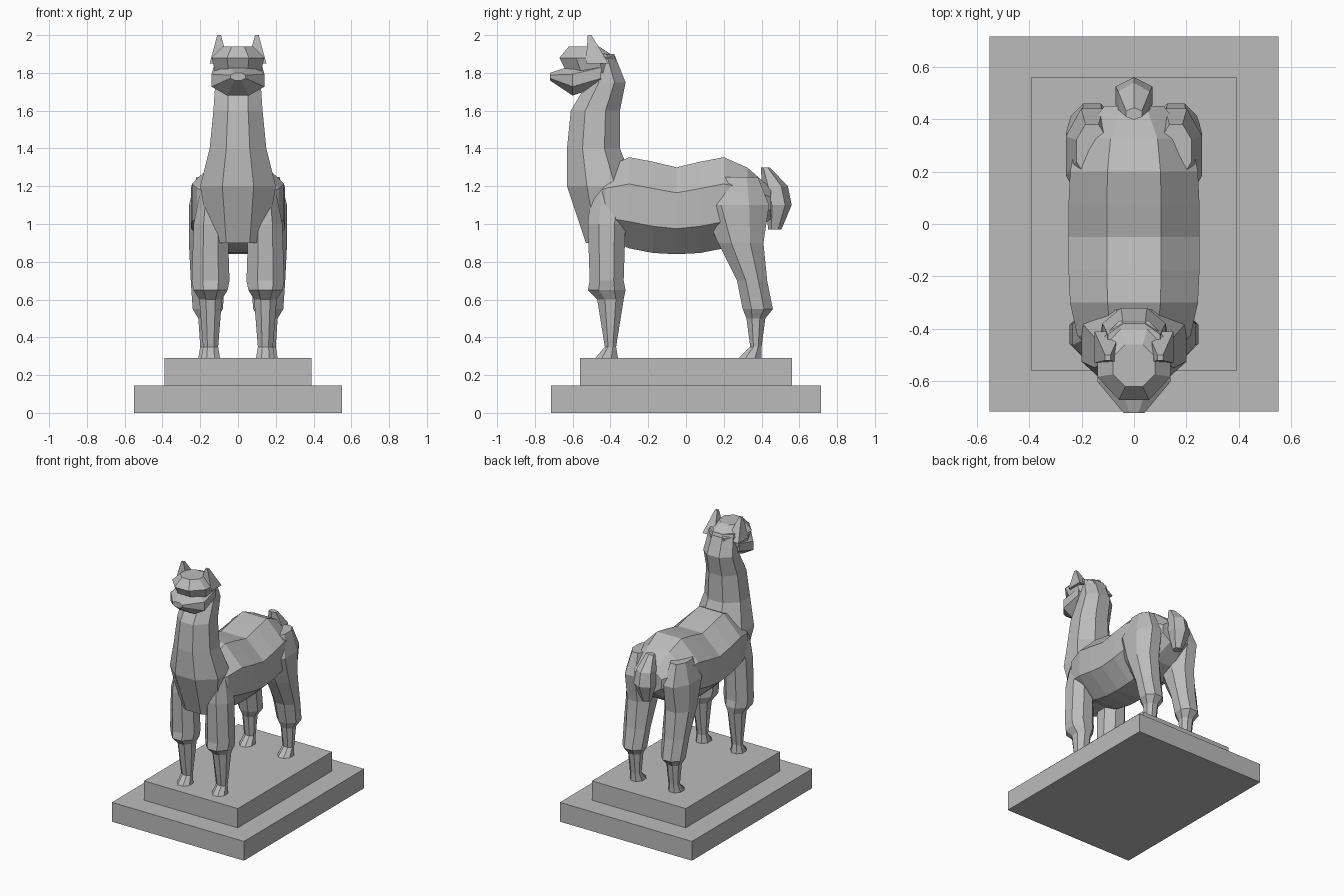
import bpy, bmesh, math

cube = bpy.data.objects.get("Cube")
if cube:
    bpy.data.objects.remove(cube)

stone = bpy.data.materials.new("grey stone")
stone.use_nodes = True
grey = (.5, .5, .5, 1)
stone.diffuse_color = grey
stone.node_tree.nodes["Principled BSDF"].inputs["Base Color"].default_value = grey


def finish(name, bm, mirror=False):
    bmesh.ops.recalc_face_normals(bm, faces=bm.faces)
    mesh = bpy.data.meshes.new(name)
    bm.to_mesh(mesh)
    bm.free()
    mesh.materials.append(stone)
    obj = bpy.data.objects.new(name, mesh)
    bpy.context.collection.objects.link(obj)
    if mirror:
        modifier = obj.modifiers.new("Mirror", 'MIRROR')
        modifier.use_mirror_merge = False


def loft(name, stations, upright=True, sides=8, x=0, mirror=False):
    """Skin polygon rings; each station is position, centre, half depth, half width."""
    bm = bmesh.new()
    rings = []
    step = math.tau / sides
    corner = math.cos(step / 2)
    for position, centre, depth, width in stations:
        ring = []
        for i in range(sides):
            angle = step * (i + .5)
            across = x + width * math.cos(angle) / corner
            along = centre + depth * math.sin(angle) / corner
            place = (across, along, position) if upright else (across, position, along)
            ring.append(bm.verts.new(place))
        rings.append(ring)
    for lower, upper in zip(rings, rings[1:]):
        for i in range(sides):
            bm.faces.new((lower[i - 1], lower[i], upper[i], upper[i - 1]))
    bm.faces.new(rings[0])
    bm.faces.new(rings[-1])
    finish(name, bm, mirror)


def slab(name, width, length, bottom, top):
    bm = bmesh.new()
    bmesh.ops.create_cube(bm, size=1)
    bmesh.ops.scale(bm, vec=(width, length, top - bottom), verts=bm.verts)
    bmesh.ops.translate(bm, vec=(0, 0, (top + bottom) / 2), verts=bm.verts)
    finish(name, bm)


# Stepped plinth
step_height = .145
ground = 2 * step_height
slab("plinth_lower", 1.1, 1.43, 0, step_height)
slab("plinth_upper", .78, 1.12, step_height, ground)


# Trunk: rounded ends, dipped back and hanging belly
def body_station(u):
    swell = math.sqrt(1 - .8 * u ** 4)
    top = swell * (.23 - .03 * math.cos(math.tau * u))
    belly = swell * (.26 - .1 * u * u)
    return u / 2 - .05, 1.1 + (top - belly) / 2, (top + belly) / 2, swell / 4


loft("body", [body_station(i / 4 - 1) for i in range(9)], upright=False)

# Chest and neck
loft("neck", [
    (.9, -.43, .1, .15), (1.2, -.45, .18, .2), (1.4, -.49, .14, .15),
    (1.6, -.48, .13, .13), (1.75, -.42, .1, .12), (1.9, -.45, .07, .1)])

# Head: woolly cap above, muzzle below, pointed ears
loft("head_cap", [
    (1.8, -.5, .13, .12), (1.88, -.52, .15, .14), (1.94, -.54, .08, .08)])
loft("muzzle", [
    (-.72, 1.78, .02, .04), (-.6, 1.76, .08, .14), (-.45, 1.8, .07, .13)],
    upright=False)
loft("ear", [(1.85, -.47, .06, .05), (2, -.51, .01, .01)],
     sides=4, x=.1, mirror=True)

# Legs, from the woolly thigh down to the foot
loft("front_leg", [
    (1.2, -.4, .1, .05), (1, -.42, .1, .09), (.7, -.42, .09, .1),
    (.65, -.42, .1, .09), (.6, -.4, .07, .06), (.35, -.4, .03, .04),
    (ground, -.42, .06, .05)], x=.145, mirror=True)
loft("back_leg", [
    (1.25, .28, .1, .06), (1.1, .26, .18, .1), (.9, .29, .12, .1),
    (.7, .35, .08, .09), (.55, .38, .08, .08), (.5, .37, .05, .05),
    (.35, .37, .03, .04), (ground, .34, .06, .05)], x=.16, mirror=True)

# Short drooping tail
loft("tail", [
    (1.3, .42, .02, .03), (1.2, .47, .06, .06), (1.1, .49, .06, .07),
    (.97, .47, .03, .03)], sides=6)
